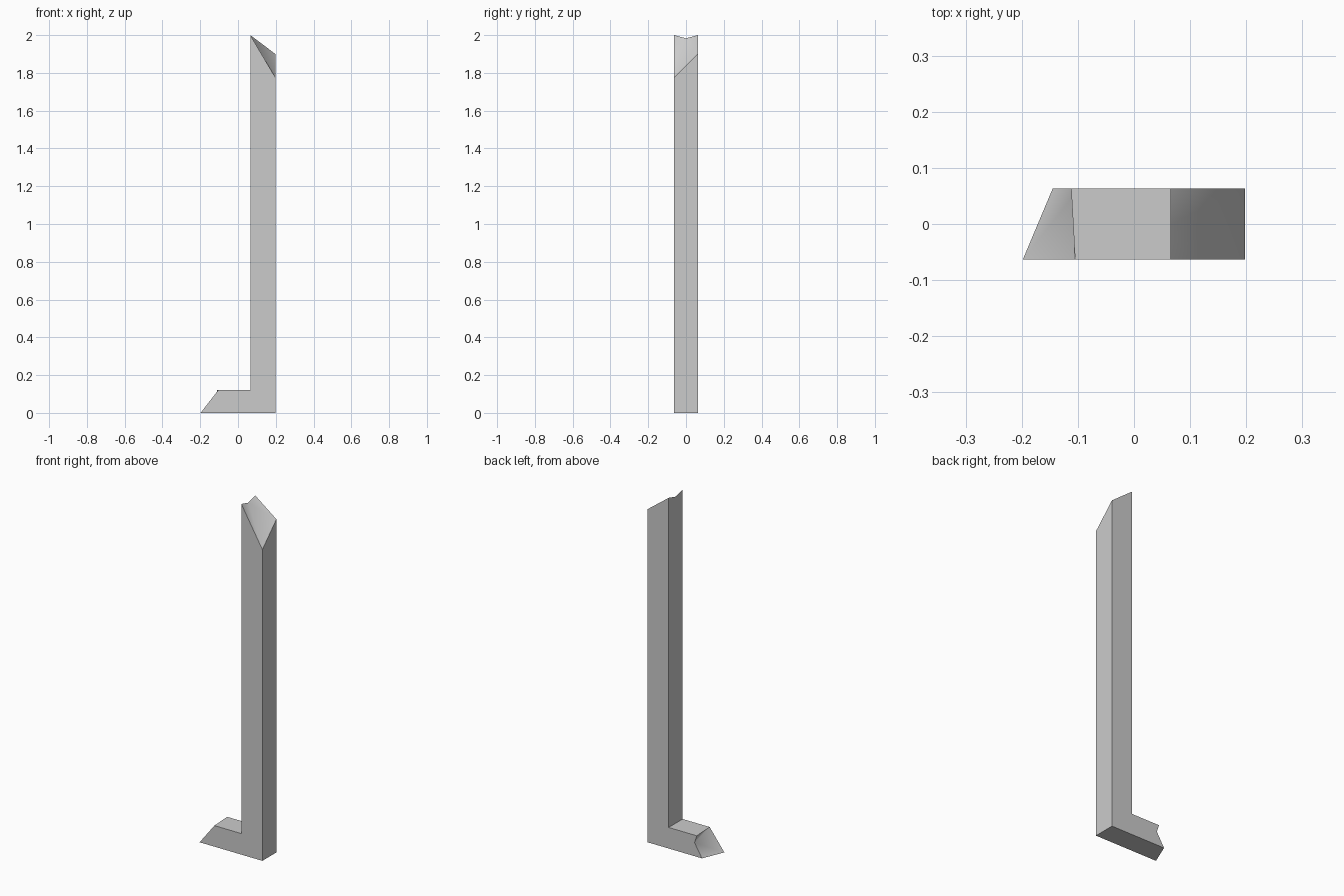
import bpy
import bmesh

cube = bpy.data.objects.get("Cube")
if cube:
    bpy.data.objects.remove(cube, do_unlink=True)

# One plain grey for the whole part
grey = bpy.data.materials.new("light grey")
grey.use_nodes = True
colour = (0.6, 0.6, 0.6, 1)
grey.diffuse_color = colour
grey.node_tree.nodes["Principled BSDF"].inputs["Base Color"].default_value = colour

HALF = 0.063      # half the depth of the post
OUTER = 0.198     # outer side of the post
INNER = 0.065     # inner side of the post
STEP = 0.12       # height of the foot

bm = bmesh.new()


def outline(y, toe, heel_top, toe_top):
    """L-shaped profile: toe, heel, outer top, inner top, inner corner, toe top."""
    points = [(toe, 0), (OUTER, 0), (OUTER, heel_top),
              (INNER, 2), (INNER, STEP), (toe_top, STEP)]
    return [bm.verts.new((x, y, z)) for x, z in points]


front = outline(-HALF, -0.198, 1.775, -0.105)
back = outline(HALF, -0.145, 1.9, -0.112)
post_notch = bm.verts.new((INNER, 0, 1.983))
foot_notch = bm.verts.new((-0.098, HALF, 0.077))

# Flat sides of the L
bm.faces.new(front)
bm.faces.new(back + [foot_notch])
for i in (0, 1, 4):
    bm.faces.new((front[i], front[i + 1], back[i + 1], back[i]))
bm.faces.new((front[3], front[4], back[4], back[3], post_notch))


def coped_end(notch, rim):
    """Hollow mitred end, fanned out from the notch and shaded smooth."""
    for a, b in zip(rim, rim[1:]):
        bm.faces.new((notch, a, b)).smooth = True


coped_end(post_notch, [front[3], front[2], back[2], back[3]])
coped_end(foot_notch, [back[0], front[0], front[5], back[5]])

bmesh.ops.recalc_face_normals(bm, faces=bm.faces[:])
mesh = bpy.data.meshes.new("post_with_foot")
bm.to_mesh(mesh)
bm.free()
mesh.materials.append(grey)
post = bpy.data.objects.new("post_with_foot", mesh)
bpy.context.scene.collection.objects.link(post)
